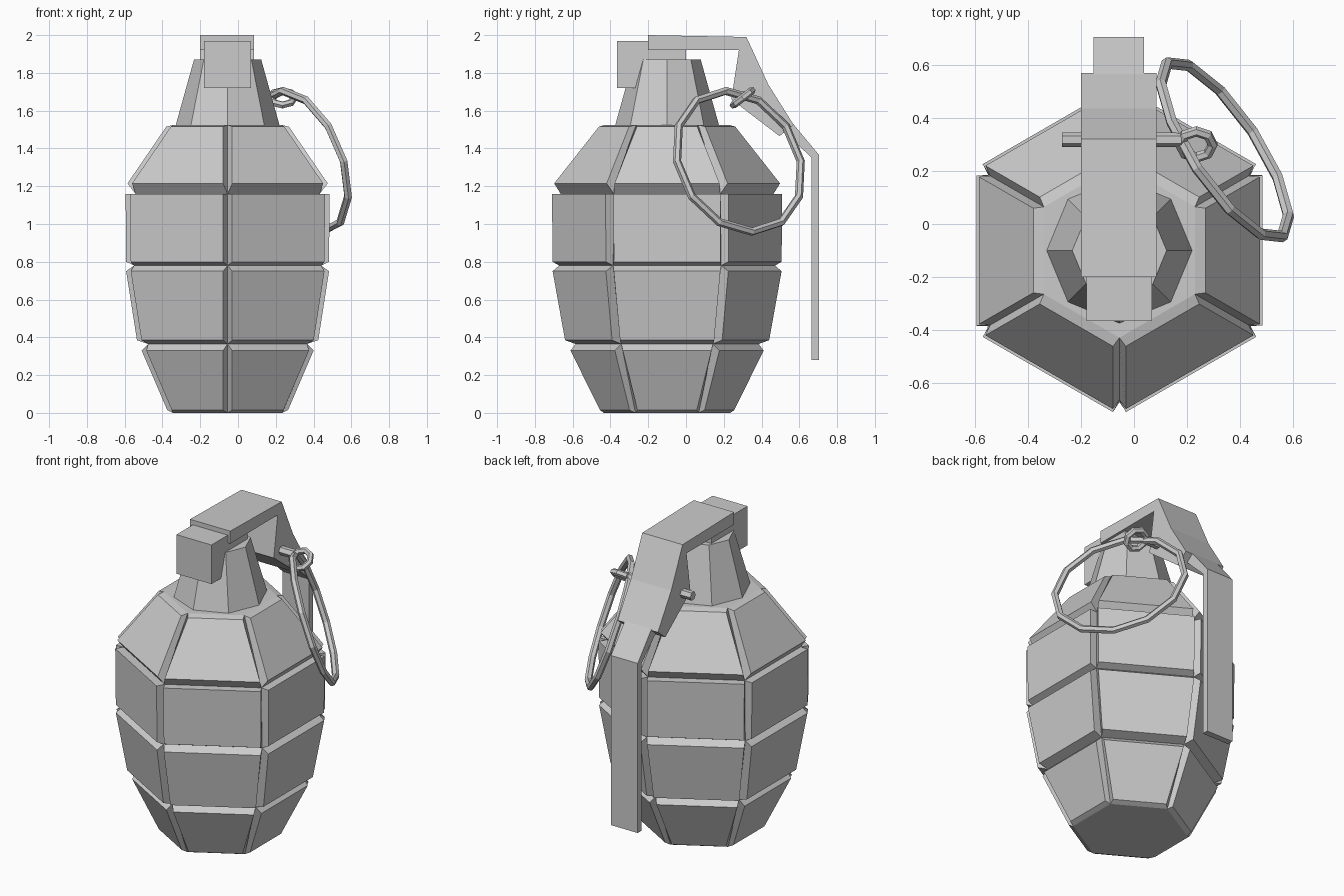
import bpy, bmesh, math
from mathutils import Vector, Matrix

if "Cube" in bpy.data.objects:
    bpy.data.objects.remove(bpy.data.objects["Cube"])

CX, CY = -0.055, -0.10          # axis of the body
T30 = math.tan(math.radians(30))


def finish(bm, name):
    bmesh.ops.recalc_face_normals(bm, faces=bm.faces[:])
    me = bpy.data.meshes.new(name)
    bm.to_mesh(me)
    bm.free()
    ob = bpy.data.objects.new(name, me)
    bpy.context.collection.objects.link(ob)
    return ob


def loft(bm, rings):
    """Skin equal-length point rings and cap both ends."""
    vs = [[bm.verts.new(p) for p in r] for r in rings]
    n = len(vs[0])
    for a, b in zip(vs, vs[1:]):
        for i in range(n):
            j = (i + 1) % n
            bm.faces.new((a[i], a[j], b[j], b[i]))
    bm.faces.new(vs[0])
    bm.faces.new(vs[-1])


def polygon(n, r, z, start=0.0):
    return [(CX + r * math.cos(start + math.tau * i / n),
             CY + r * math.sin(start + math.tau * i / n), z) for i in range(n)]


def prism(name, x0, x1, outline):
    bm = bmesh.new()
    loft(bm, [[(x, y, z) for y, z in outline] for x in (x0, x1)])
    return finish(bm, name)


def ring(name, center, normal, radius, minor, seg, sides):
    bm = bmesh.new()
    rot = Vector(normal).to_track_quat('Z', 'Y').to_matrix().to_4x4()
    m = Matrix.Translation(center) @ rot
    vs = []
    for i in range(seg):
        a = math.tau * i / seg
        loop = []
        for k in range(sides):
            b = math.tau * (k + 0.5) / sides
            r = radius + minor * math.cos(b)
            p = m @ Vector((r * math.cos(a), r * math.sin(a), minor * math.sin(b)))
            loop.append(bm.verts.new(p))
        vs.append(loop)
    for i in range(seg):
        a, b = vs[i], vs[(i + 1) % seg]
        for k in range(sides):
            j = (k + 1) % sides
            bm.faces.new((a[k], a[j], b[j], b[k]))
    return finish(bm, name)


# Hexagonal core: (height, apothem), seen at the bottom of the grooves
core = [(0.0, 0.29), (0.365, 0.42), (0.78, 0.495), (1.16, 0.488), (1.525, 0.285)]
bm = bmesh.new()
loft(bm, [polygon(6, a / math.cos(math.pi / 6), z, math.pi / 6) for z, a in core])
finish(bm, "body_core")

# Raised plates: outer bottom and top (height, apothem) for each row
rows = [((0.015, 0.32), (0.33, 0.455)), ((0.385, 0.48), (0.75, 0.537)),
        ((0.80, 0.537), (1.16, 0.54)), ((1.215, 0.53), (1.515, 0.325))]
bm = bmesh.new()
for side in range(6):
    m = Matrix.Translation((CX, CY, 0)) @ Matrix.Rotation(side * math.pi / 3, 4, 'Z')
    for k, (lo, hi) in enumerate(rows):
        def rect(bottom, top, gap):
            pts = []
            for (z, a), signs in ((bottom, (-1, 1)), (top, (1, -1))):
                pts += [m @ Vector((a, s * (a * T30 - gap), z)) for s in signs]
            return pts
        loft(bm, [rect(core[k], core[k + 1], 0.0), rect(lo, hi, 0.028)])
finish(bm, "body_plates")

# Eight-sided tapered neck
bm = bmesh.new()
loft(bm, [polygon(8, 0.277, 1.515), polygon(8, 0.178, 1.87)])
finish(bm, "neck")

# Head block, running back under the lever
prism("head_block", -0.18, 0.068, [(-0.365, 1.72), (-0.365, 1.97), (0.0, 1.97), (0.0, 1.72)])

# Lever: wide head and narrow hanging strip
prism("lever_head", -0.20, 0.085,
      [(-0.20, 2.0), (0.32, 1.99), (0.435, 1.74), (0.57, 1.525), (0.495, 1.465),
       (0.24, 1.66), (0.28, 1.92), (-0.20, 1.92)])
prism("lever_strip", -0.152, 0.037,
      [(0.53, 1.575), (0.705, 1.365), (0.705, 0.28), (0.665, 0.28),
       (0.665, 1.35), (0.51, 1.50)])

# Safety pin with eye, and pull ring
bm = bmesh.new()
loft(bm, [[(x, 0.318 + 0.028 * math.cos(i * math.pi / 3),
            1.68 + 0.028 * math.sin(i * math.pi / 3)) for i in range(6)]
          for x in (-0.272, 0.18)])
finish(bm, "pin")
ring("pin_eye", (0.235, 0.30, 1.668), (0, -0.61, 0.79), 0.062, 0.02, 8, 6)
ring("pull_ring", (0.342, 0.28, 1.332), (0.79, 0.525, 0.32), 0.393, 0.022, 12, 6)
